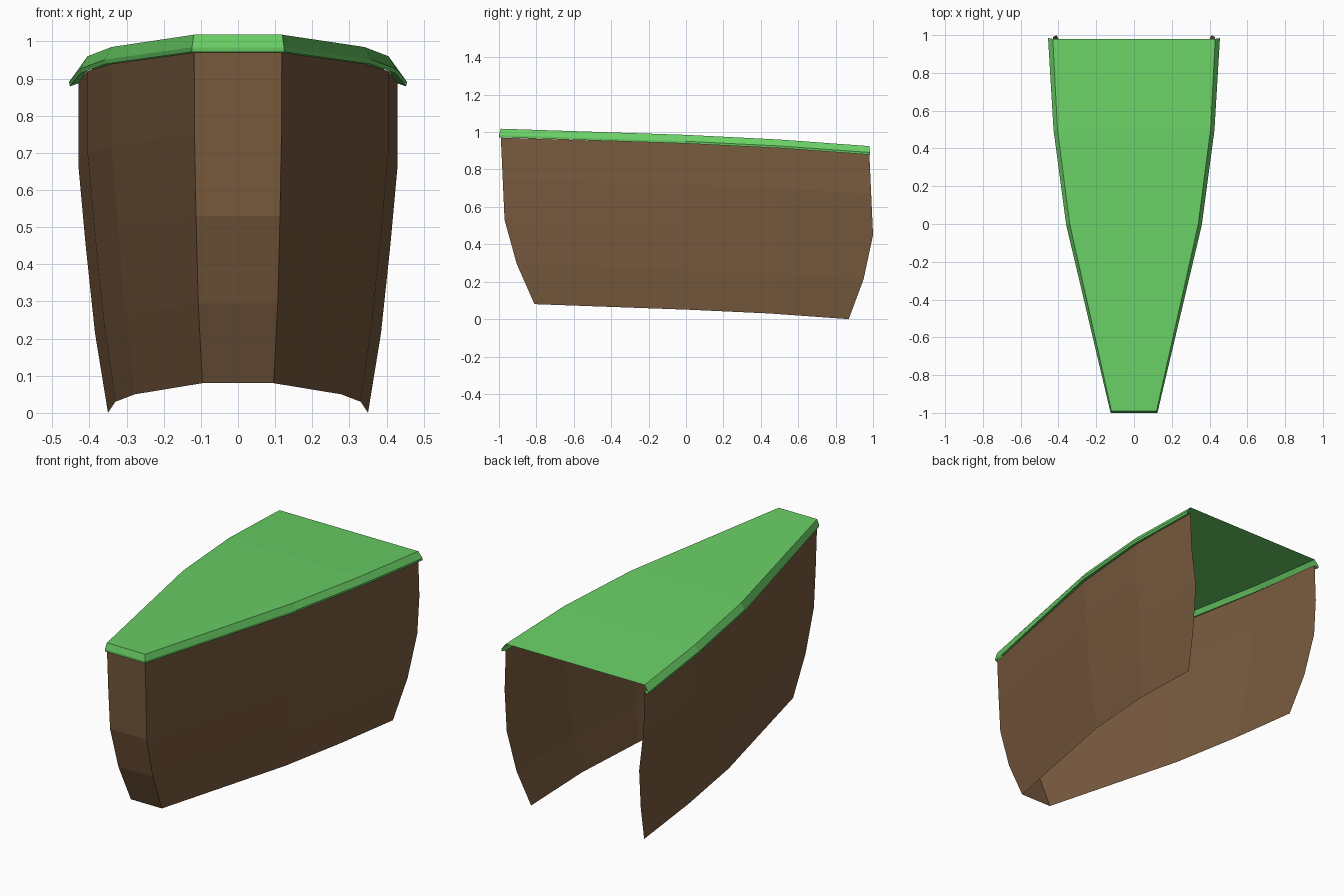
import bpy
import bmesh

if "Cube" in bpy.data.objects:
    bpy.data.objects.remove(bpy.data.objects["Cube"])


def material(name, color):
    m = bpy.data.materials.new(name)
    m.diffuse_color = (*color, 1)
    m.use_nodes = True
    m.node_tree.nodes["Principled BSDF"].inputs["Base Color"].default_value = m.diffuse_color
    return m


def make(name, strips, mat):
    """Build quad strips between neighbouring columns of points."""
    bm = bmesh.new()
    for cols in strips:
        vs = [[bm.verts.new(p) for p in c] for c in cols]
        for a, b in zip(vs, vs[1:]):
            for i in range(len(a) - 1):
                bm.faces.new((a[i], a[i + 1], b[i + 1], b[i]))
    bmesh.ops.remove_doubles(bm, verts=bm.verts, dist=0.0001)
    me = bpy.data.meshes.new(name)
    bm.to_mesh(me)
    bm.free()
    me.materials.append(mat)
    ob = bpy.data.objects.new(name, me)
    bpy.context.collection.objects.link(ob)


def mirrored(cols):
    """Columns from the left back, round the front, to the right back."""
    left = [[(-x, y, z) for x, y, z in c] for c in cols]
    return left[::-1] + cols


brown = material("earth brown", (0.188, 0.102, 0.048))
green = material("grass green", (0.144, 0.624, 0.133))

# Stations from front to back: base height, wall x and y from top to bottom
stations = [
    (0.08, (.118, .117, .113, .107, .096), (-.99, -.98, -.97, -.905, -.81)),
    (0.05, (.340, .340, .323, .303, .278), (0.0, .005, .01, .015, .02)),
    (0.03, (.405, .405, .385, .361, .330), (.50, .50, .50, .475, .45)),
    (0.00, (.430, .430, .410, .385, .350), (.98, .99, 1.0, .95, .87)),
]
heights = (.89, .67, .45, .215, 0)
walls = [[(x, y, z0 + h) for x, y, h in zip(xs, ys, heights)]
         for z0, xs, ys in stations]
make("cliff_wall", [mirrored(walls)], brown)

# Grass stations: inner x, y, top height, lip overhang in x and y
grass = [(.119, -.99, 1.018, .005, -.01), (.340, 0, .985, .019, -.005),
         (.405, .50, .960, .021, -.003), (.430, .98, .925, .025, .004)]
lip = [[(x, y, z), (x + dx, y + dy, z - .034),
        (x + dx * .9, y + dy * .9, z - .046), (x, y, z - .038)]
       for x, y, z, dx, dy in grass]
make("grass_lip", [mirrored(lip)], green)

# Flat grass top, spanning left to right
top = [[(x, y, z), (-x, y, z)] for x, y, z, dx, dy in grass]
make("grass_top", [[c[::-1] for c in top[::-1]][::-1]], green)

# Make the top face upwards
for f in (me := bpy.data.objects["grass_top"].data).polygons:
    if f.normal.z < 0:
        f.flip()
me.update()
